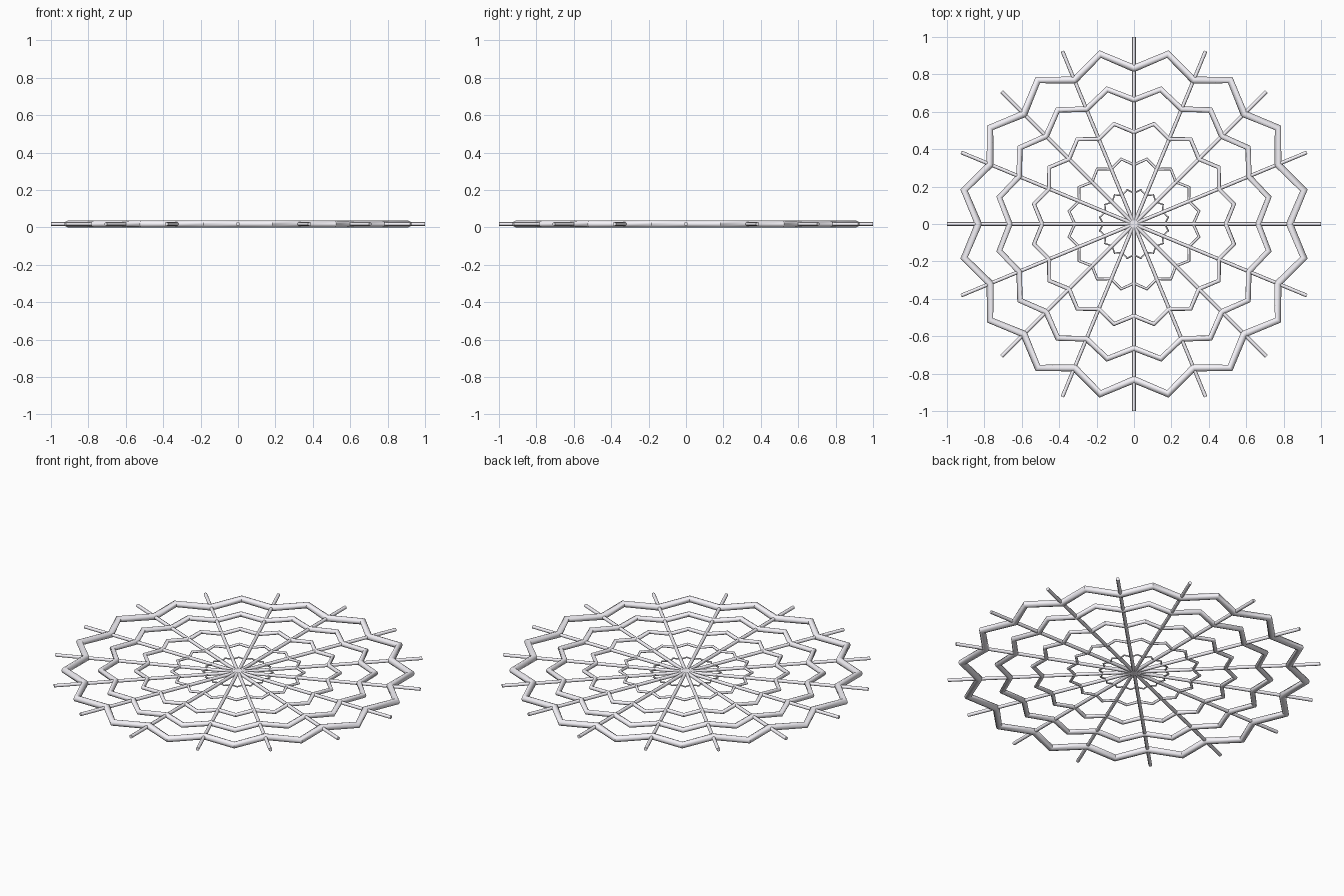
import bpy, bmesh
from math import sin, cos, pi, radians

if "Cube" in bpy.data.objects:
    bpy.data.objects.remove(bpy.data.objects["Cube"])

SPOKES = 16
SIDES = 8
ZC = 0.0185

# Pale silk colour
silk = bpy.data.materials.new("pale_silk")
silk.diffuse_color = (0.93, 0.91, 0.96, 1)
silk.use_nodes = True
silk.node_tree.nodes["Principled BSDF"].inputs["Base Color"].default_value = silk.diffuse_color


def make_object(name, bm):
    bmesh.ops.recalc_face_normals(bm, faces=bm.faces)
    mesh = bpy.data.meshes.new(name)
    bm.to_mesh(mesh)
    bm.free()
    mesh.shade_smooth()
    mesh.set_sharp_from_angle(angle=radians(60))
    mesh.materials.append(silk)
    obj = bpy.data.objects.new(name, mesh)
    bpy.context.collection.objects.link(obj)
    return obj


def bridge(bm, a, b):
    for j in range(SIDES):
        k = (j + 1) % SIDES
        bm.faces.new((a[j], a[k], b[k], b[j]))


# Zigzag ring: valleys lie on the spokes, peaks midway between them
def web_ring(name, peak, valley, tube):
    bm = bmesh.new()
    sections = []
    for i in range(SPOKES * 2):
        a = i * pi / SPOKES
        r = peak if i % 2 else valley
        loop = []
        for j in range(SIDES):
            t = 2 * pi * j / SIDES
            rr = r + 1.1 * tube * cos(t)
            loop.append(bm.verts.new((rr * cos(a), rr * sin(a), ZC + tube * sin(t))))
        sections.append(loop)
    for i in range(len(sections)):
        bridge(bm, sections[i - 1], sections[i])
    return make_object(name, bm)


# Straight strand running through the centre, rim to rim
def strand(name, angle, tube):
    bm = bmesh.new()
    ends = []
    for x in (-1, 1):
        loop = []
        for j in range(SIDES):
            t = 2 * pi * j / SIDES
            y = tube * cos(t)
            loop.append(bm.verts.new((x * cos(angle) - y * sin(angle),
                                      x * sin(angle) + y * cos(angle),
                                      ZC + tube * sin(t))))
        ends.append(loop)
        bm.faces.new(loop)
    bridge(bm, *ends)
    return make_object(name, bm)


for i in range(SPOKES // 2):
    strand(f"radial_strand_{i + 1}", i * 2 * pi / SPOKES, 0.0098)

# Rings, outermost first: peak radius, valley radius, tube radius
rings = [(0.926, 0.832, 0.0185), (0.734, 0.664, 0.0148), (0.545, 0.491, 0.0111),
         (0.354, 0.317, 0.0076), (0.187, 0.165, 0.0042)]
for i, (peak, valley, tube) in enumerate(rings):
    web_ring(f"web_ring_{i + 1}", peak, valley, tube)
